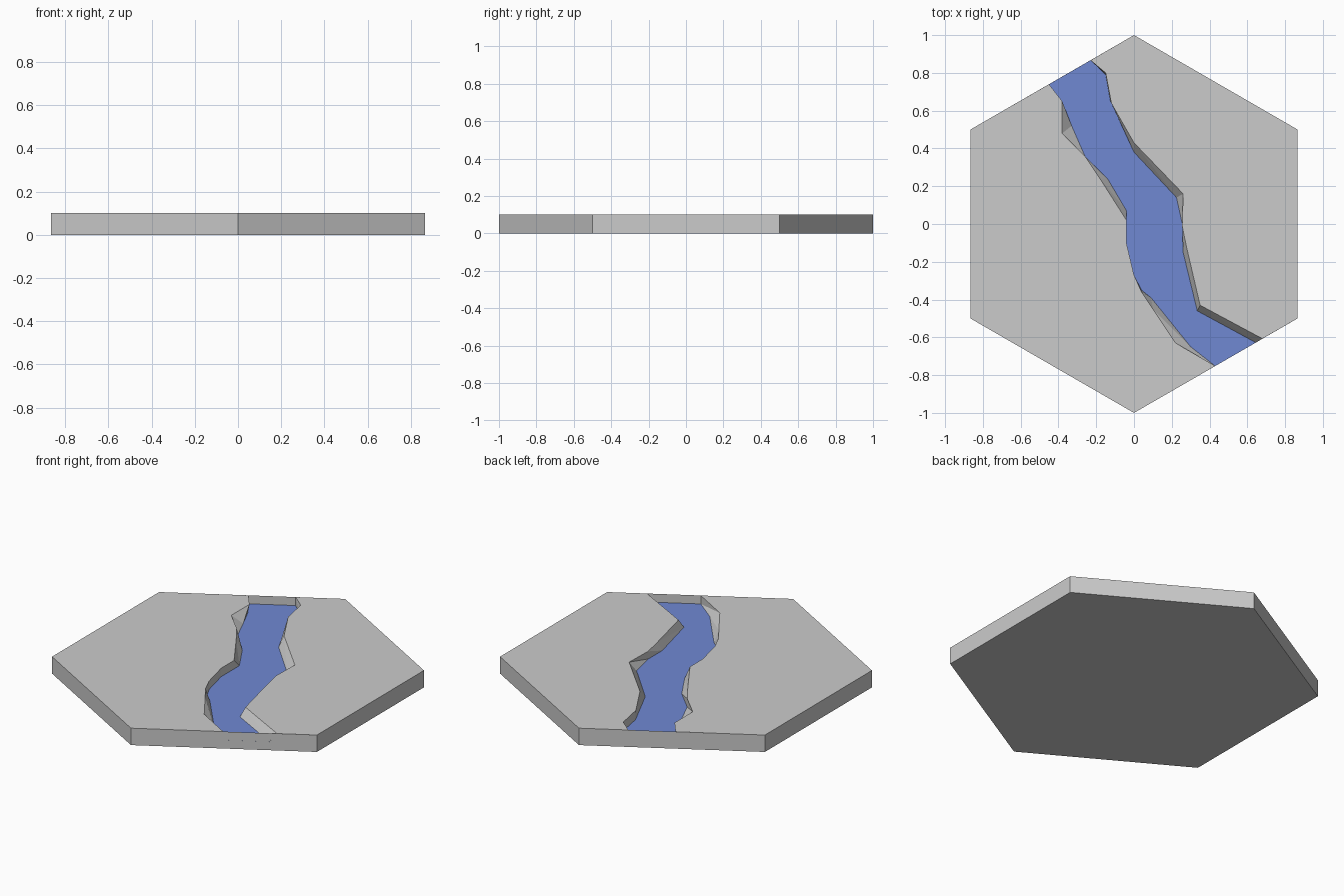
import bpy, bmesh, math

if "Cube" in bpy.data.objects:
    bpy.data.objects.remove(bpy.data.objects["Cube"])

TOP, WATER = 0.10, 0.05

# River banks, upstream to downstream: (rim x, rim y, waterline x, waterline y)
LEFT = [(-.45, .74, -.45, .74), (-.38, .65, -.385, .64), (-.38, .48, -.33, .52),
        (-.26, .36, -.26, .36), (-.18, .24, -.14, .24), (-.04, .02, -.04, .07),
        (-.04, -.1, -.04, -.1), (0, -.27, 0, -.27), (.04, -.36, .04, -.35),
        (.1, -.45, .09, -.39), (.22, -.63, .3, -.65), (.43, -.752, .43, -.752)]
RIGHT = [(-.23, .867, -.23, .867), (-.15, .8, -.15, .79), (-.12, .64, -.125, .65),
         (0, .43, 0, .38), (.26, .16, .225, .14), (.255, -.01, .26, -.02),
         (.28, -.13, .26, -.15), (.35, -.43, .335, -.46), (.68, -.607, .645, -.628)]
HEX = [(math.cos(math.radians(90 + 60 * i)), math.sin(math.radians(90 + 60 * i)))
       for i in range(6)]


def rim(bank):
    return [(p[0], p[1], TOP) for p in bank]


def waterline(bank):
    return [(p[2], p[3], WATER) for p in bank]


def make_object(name, polygons, color=None):
    bm = bmesh.new()
    for poly in polygons:
        bm.faces.new([bm.verts.new(p) for p in poly])
    bmesh.ops.triangulate(bm, faces=[f for f in bm.faces if len(f.verts) > 6])
    bmesh.ops.remove_doubles(bm, verts=bm.verts, dist=1e-4)
    mesh = bpy.data.meshes.new(name)
    bm.to_mesh(mesh)
    bm.free()
    obj = bpy.data.objects.new(name, mesh)
    bpy.context.collection.objects.link(obj)
    if color:
        mat = bpy.data.materials.new(name)
        mat.diffuse_color = color
        mat.use_nodes = True
        mat.node_tree.nodes["Principled BSDF"].inputs["Base Color"].default_value = mat.diffuse_color
        mesh.materials.append(mat)
    return obj


def at(i, z):
    return (*HEX[i % 6], z)


# Hexagonal tile: base, sides and the two land surfaces beside the river
tile = [[at(i, 0) for i in reversed(range(6))]]
tile += [[at(i, 0), at(i + 1, 0), at(i + 1, TOP), at(i, TOP)] for i in range(6)]
tile.append([at(i, TOP) for i in (1, 2, 3)] + rim(LEFT)[::-1])
tile.append([at(i, TOP) for i in (4, 5, 0)] + rim(RIGHT))
make_object("hex_tile", tile)

# Bank walls sloping from the land rim to the waterline, facing the river
banks = []
for bank, flip in ((LEFT, False), (RIGHT, True)):
    top, low = rim(bank), waterline(bank)
    for i in range(len(bank) - 1):
        for tri in ([top[i], low[i], low[i + 1]], [top[i], low[i + 1], top[i + 1]]):
            banks.append(tri[::-1] if flip else tri)
make_object("river_banks", banks)

# Sunken water surface
make_object("river_water", [waterline(LEFT) + waterline(RIGHT)[::-1]],
            (0.16, 0.25, 0.65, 1))
